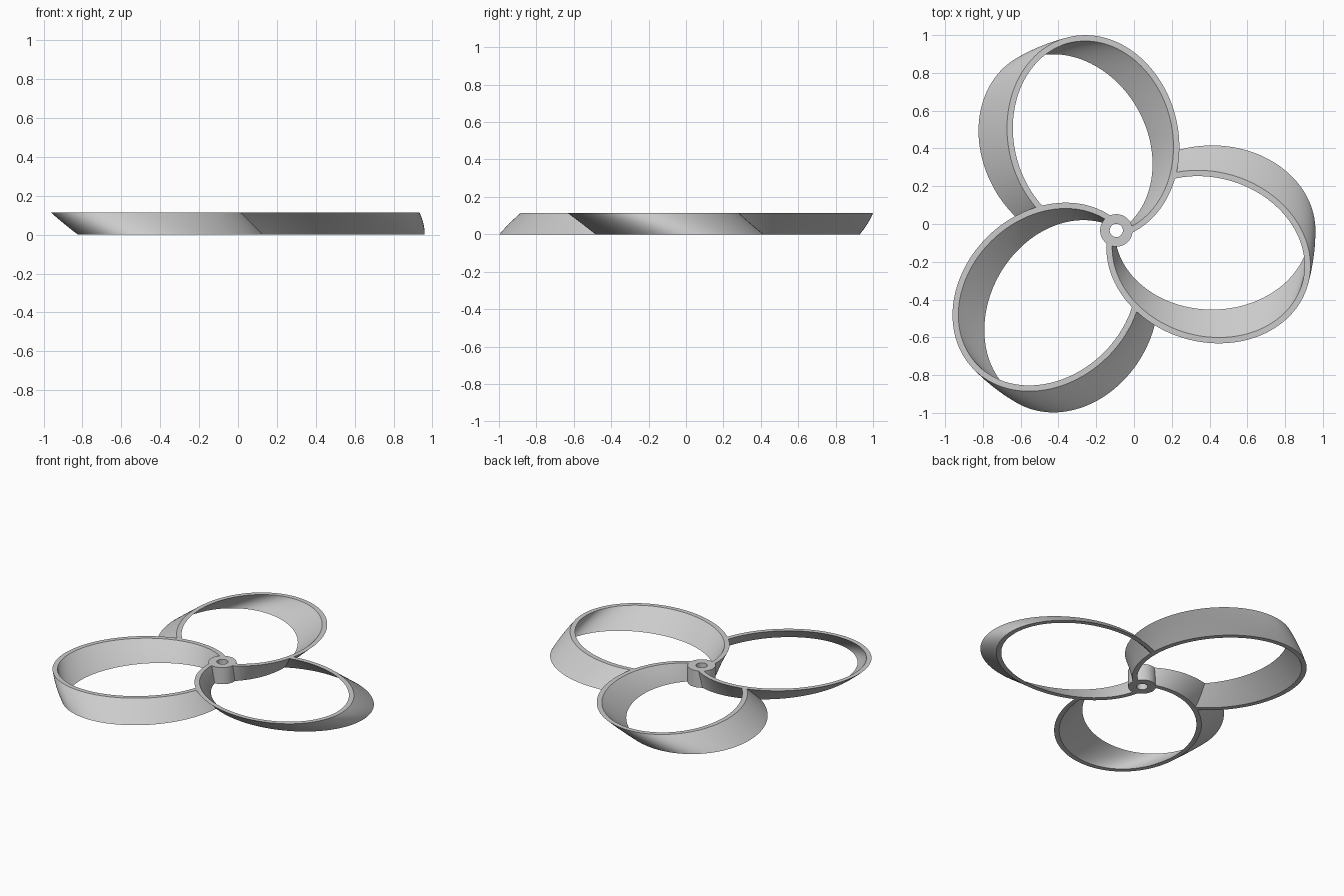
import bpy, bmesh
from math import cos, sin, pi, radians
from mathutils import Matrix, Vector

cube = bpy.data.objects.get("Cube")
if cube:
    bpy.data.objects.remove(cube, do_unlink=True)

HUB = Vector((-0.0935, -0.034, 0))
HEIGHT = 0.113
TWIST = radians(-16)           # turn of the section from bottom to top
OFFSET, LONG, SHORT = 0.507, 0.547, 0.45
WALL = 0.031
SEGMENTS, LAYERS = 128, 10

grey = bpy.data.materials.new("light grey")
grey.use_nodes = True
grey.diffuse_color = (0.6, 0.6, 0.6, 1)
grey.node_tree.nodes["Principled BSDF"].inputs["Base Color"].default_value = (0.6, 0.6, 0.6, 1)


def add_object(name, bm):
    bmesh.ops.recalc_face_normals(bm, faces=bm.faces)
    mesh = bpy.data.meshes.new(name)
    bm.to_mesh(mesh)
    bm.free()
    mesh.materials.append(grey)
    ob = bpy.data.objects.new(name, mesh)
    ob.location = HUB
    bpy.context.collection.objects.link(ob)
    return ob


def ellipse_layer(bm, inset, angle, t):
    """One ellipse reaching out from the hub, turned by the twist at height t."""
    turn = Matrix.Rotation(angle + TWIST * t, 4, 'Z')
    ring = []
    for i in range(SEGMENTS):
        a = 2 * pi * i / SEGMENTS
        p = Vector((OFFSET + (LONG - inset) * cos(a), (SHORT - inset) * sin(a), HEIGHT * t))
        ring.append(bm.verts.new(turn @ p))
    return ring


def bridge(bm, a, b):
    for i in range(len(a)):
        j = (i + 1) % len(a)
        bm.faces.new((a[i], a[j], b[j], b[i]))


def twisted_wall(bm, inset, angle, steps):
    layers = [ellipse_layer(bm, inset, angle, t) for t in steps]
    for low, high in zip(layers, layers[1:]):
        bridge(bm, low, high)
    return layers[0], layers[-1]


def make_loop(name, angle):
    bm = bmesh.new()
    steps = [k / LAYERS for k in range(LAYERS + 1)]
    outer = twisted_wall(bm, 0, angle, steps)
    inner = twisted_wall(bm, WALL, angle, steps)
    for o, i in zip(outer, inner):
        bridge(bm, o, i)
    return add_object(name, bm)


def make_loop_cutter(angle):
    bm = bmesh.new()
    steps = [k / LAYERS for k in range(-1, LAYERS + 2)]
    for cap in twisted_wall(bm, WALL / 2, angle, steps):
        bm.faces.new(cap)
    return add_object("loop_cutter", bm)


def make_cylinder(name, radius, low, high):
    bm = bmesh.new()
    bmesh.ops.create_cone(bm, cap_ends=True, segments=64, radius1=radius, radius2=radius,
                          depth=high - low, matrix=Matrix.Translation((0, 0, (low + high) / 2)))
    return add_object(name, bm)


def cut(ob, cutter):
    cutter.hide_render = True
    mod = ob.modifiers.new("cut", 'BOOLEAN')
    mod.operation, mod.solver, mod.object = 'DIFFERENCE', 'EXACT', cutter
    bpy.context.view_layer.objects.active = ob
    bpy.ops.object.modifier_apply(modifier=mod.name)


# Hub and the shaft bore
bore = make_cylinder("bore_cutter", 0.035, -0.1, HEIGHT + 0.1)
parts = [make_cylinder("hub", 0.086, 0, HEIGHT)]

# Three twisted loops, each trailing arm ending in the wall of the next loop
for n, name in enumerate(("right_loop", "back_loop", "front_loop")):
    angle = n * 2 * pi / 3
    loop = make_loop(name, angle)
    cutter = make_loop_cutter(angle + 2 * pi / 3)
    cut(loop, cutter)
    bpy.data.objects.remove(cutter, do_unlink=True)
    parts.append(loop)

for part in parts:
    cut(part, bore)
bpy.data.objects.remove(bore, do_unlink=True)

# Smooth walls with crisp rims
bpy.ops.object.select_all(action='DESELECT')
for part in parts:
    part.select_set(True)
bpy.context.view_layer.objects.active = parts[0]
bpy.ops.object.shade_smooth_by_angle(angle=radians(30))
